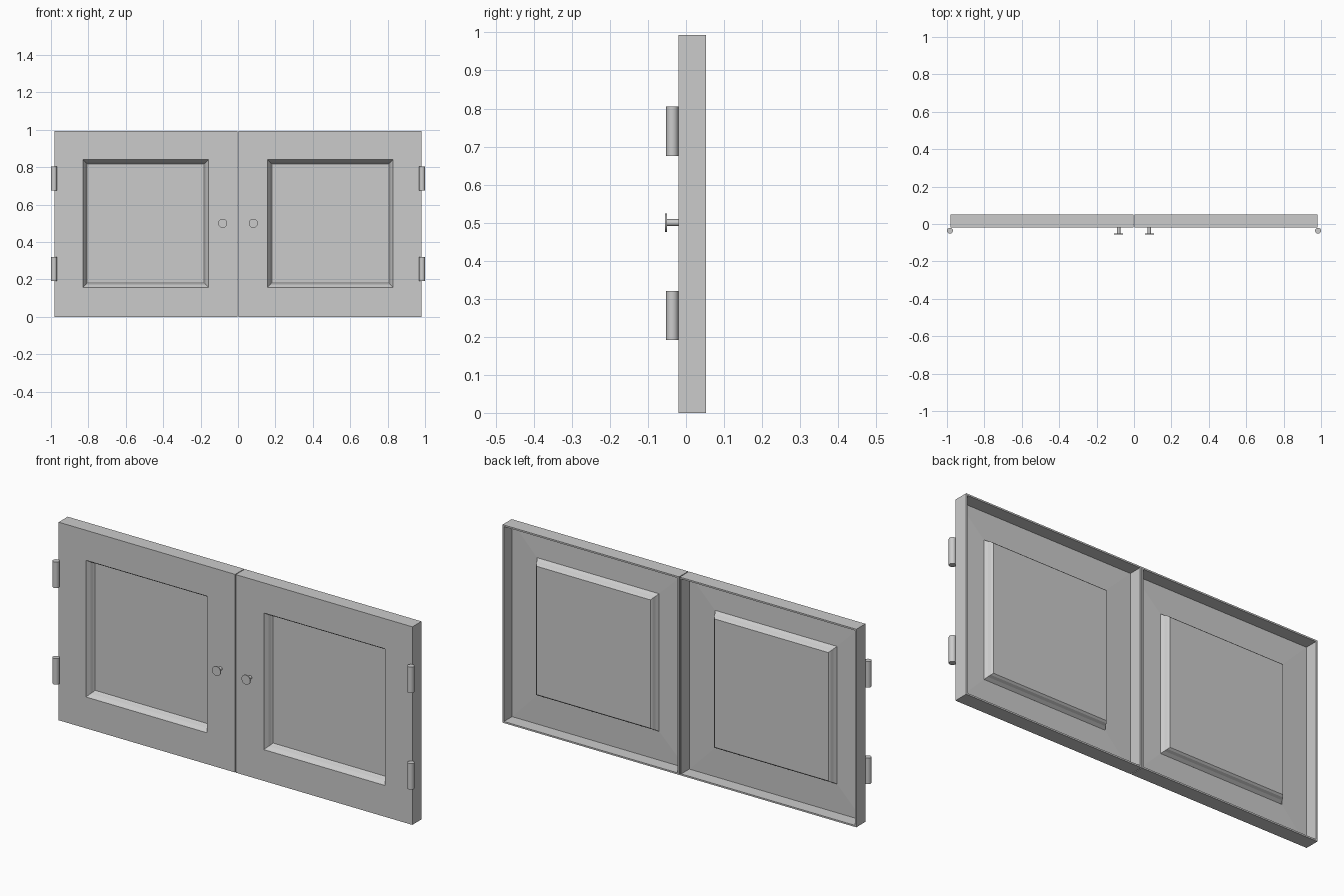
import bpy, bmesh, math
from mathutils import Matrix

if "Cube" in bpy.data.objects:
    bpy.data.objects.remove(bpy.data.objects["Cube"])

grey = bpy.data.materials.new("light_grey")
grey.diffuse_color = (0.6, 0.6, 0.6, 1)
grey.use_nodes = True
grey.node_tree.nodes["Principled BSDF"].inputs["Base Color"].default_value = grey.diffuse_color

FRONT, BACK, HEIGHT = -0.02, 0.052, 0.993
# Recess moulding: (inset from opening edge, depth behind front)
MOULDING = [(0.0, 0.0), (0.003, 0.006), (0.013, 0.02), (0.019, 0.034), (0.024, 0.04)]


def finish(bm, name):
    mesh = bpy.data.meshes.new(name)
    bm.to_mesh(mesh)
    bm.free()
    mesh.materials.append(grey)
    ob = bpy.data.objects.new(name, mesh)
    bpy.context.collection.objects.link(ob)
    return ob


def smooth(ob, angle=35):
    bpy.ops.object.select_all(action='DESELECT')
    ob.select_set(True)
    bpy.context.view_layer.objects.active = ob
    bpy.ops.object.shade_smooth_by_angle(angle=math.radians(angle))


def door(name, side):
    """Thin pressed sheet: open-backed tray with a recessed panel."""
    bm = bmesh.new()

    def ring(xa, xb, za, zb, y):
        x0, x1 = sorted((side * xa, side * xb))
        return [bm.verts.new((x, y, z)) for x, z in
                ((x0, za), (x1, za), (x1, zb), (x0, zb))]

    rings = [ring(0.002, 0.981, 0, HEIGHT, BACK),
             ring(0.002, 0.981, 0, HEIGHT, FRONT)]
    for inset, depth in MOULDING:
        rings.append(ring(0.157 + inset, 0.83 - inset,
                          0.157 + inset, 0.842 - inset, FRONT + depth))
    for o, i in zip(rings, rings[1:]):
        for k in range(4):
            n = (k + 1) % 4
            bm.faces.new((o[k], o[n], i[n], i[k]))
    bm.faces.new(rings[-1])
    ob = finish(bm, name)
    mod = ob.modifiers.new("sheet_thickness", 'SOLIDIFY')
    mod.thickness = 0.008
    mod.offset = -1
    mod.use_even_offset = True
    return ob


def cylinder(bm, radius, length, matrix, segments=24):
    bmesh.ops.create_cone(bm, cap_ends=True, segments=segments, radius1=radius,
                          radius2=radius, depth=length, matrix=matrix)


along_y = Matrix.Rotation(math.pi / 2, 4, 'X')
for label, side in (("left", -1), ("right", 1)):
    door(label + "_door", side)

    # Round knob: stem and flat disc
    bm = bmesh.new()
    cylinder(bm, 0.009, 0.034, Matrix.Translation((side * 0.082, -0.035, 0.5)) @ along_y)
    cylinder(bm, 0.024, 0.005, Matrix.Translation((side * 0.082, -0.0525, 0.5)) @ along_y)
    smooth(finish(bm, label + "_knob"))

    # Hinge barrels on the outer edge
    for level, z in (("lower", 0.256), ("upper", 0.74)):
        bm = bmesh.new()
        cylinder(bm, 0.016, 0.13, Matrix.Translation((side * 0.984, -0.036, z)))
        smooth(finish(bm, f"{label}_{level}_hinge"))
